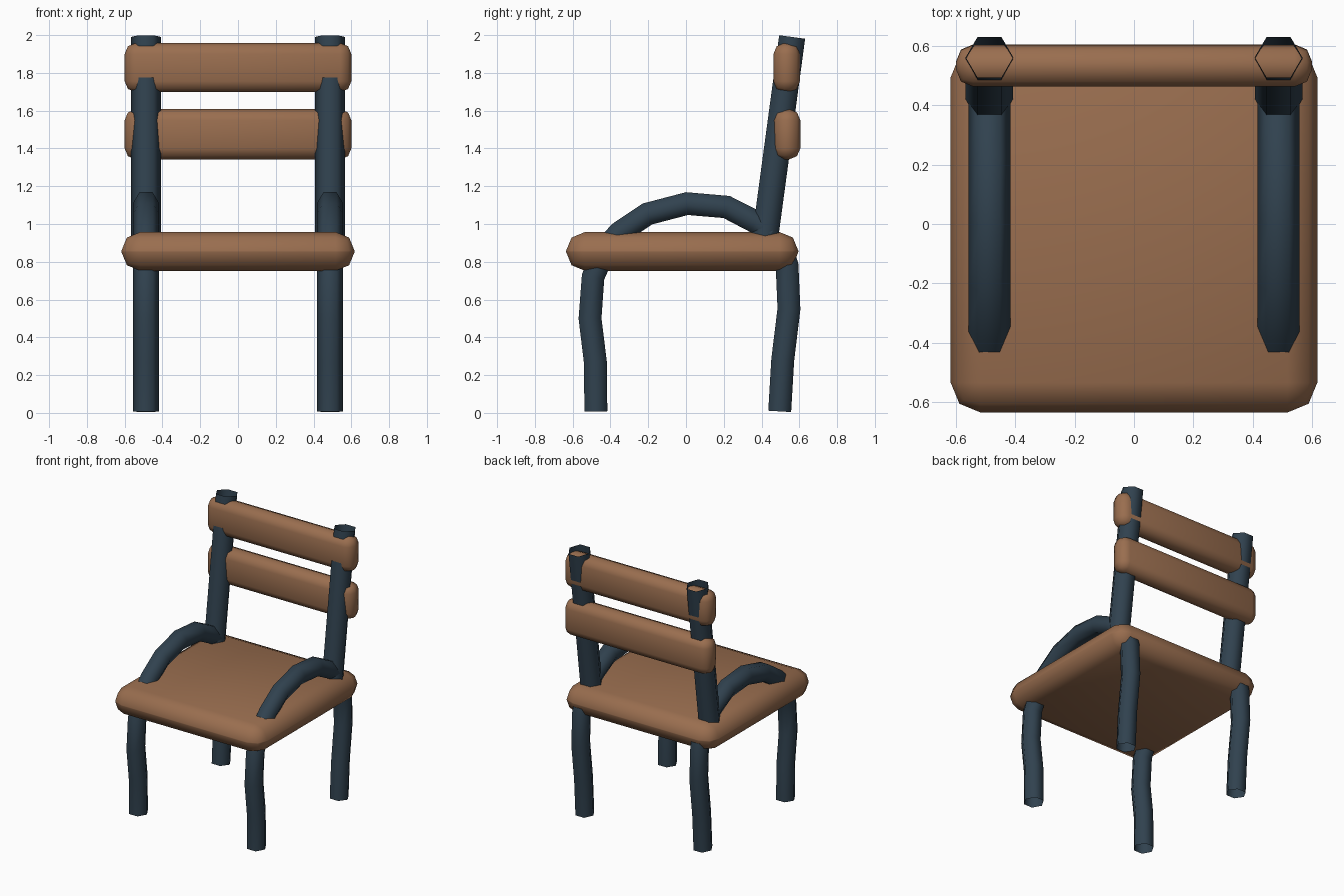
import bpy
import bmesh
from mathutils import Vector
from math import cos, sin, pi

if "Cube" in bpy.data.objects:
    bpy.data.objects.remove(bpy.data.objects["Cube"])


def material(name, rgb):
    m = bpy.data.materials.new(name)
    m.use_nodes = True
    m.diffuse_color = (*rgb, 1)
    m.node_tree.nodes["Principled BSDF"].inputs["Base Color"].default_value = (*rgb, 1)
    return m


wood = material("warm wood", (0.32, 0.155, 0.078))
metal = material("slate blue", (0.03, 0.054, 0.078))


def finish(bm, name, mat):
    bmesh.ops.recalc_face_normals(bm, faces=bm.faces)
    for f in bm.faces:
        f.smooth = True
    mesh = bpy.data.meshes.new(name)
    bm.to_mesh(mesh)
    bm.free()
    mesh.materials.append(mat)
    obj = bpy.data.objects.new(name, mesh)
    bpy.context.collection.objects.link(obj)
    return obj


def board(name, size, centre, bevel):
    """Box with rounded edges."""
    bm = bmesh.new()
    bmesh.ops.create_cube(bm, size=1)
    for v in bm.verts:
        v.co = Vector(a * b for a, b in zip(v.co, size)) + Vector(centre)
    bmesh.ops.bevel(bm, geom=bm.edges[:], offset=bevel, segments=2,
                    profile=0.5, affect="EDGES")
    finish(bm, name, wood)


def tube(name, path, radius, x):
    """Open six-sided tube swept along a (y, z) path at the given x."""
    bm = bmesh.new()
    points = [Vector((x, y, z)) for y, z in path]
    rings = []
    for i, p in enumerate(points):
        before = (p - points[i - 1]).normalized() if i else Vector()
        after = (points[i + 1] - p).normalized() if i + 1 < len(points) else Vector()
        t = (before + after).normalized()
        side = Vector((1, 0, 0))
        normal = t.cross(side)
        rings.append([bm.verts.new(p + radius * (side * cos(k * pi / 3) + normal * sin(k * pi / 3)))
                      for k in range(6)])
    for a, b in zip(rings, rings[1:]):
        for k in range(6):
            n = (k + 1) % 6
            bm.faces.new((a[k], a[n], b[n], b[k]))
    finish(bm, name, metal)


# Seat and back slats
board("seat", (1.235, 1.23, 0.205), (0, -0.02, 0.855), 0.1)
board("upper_back_slat", (1.2, 0.14, 0.26), (0, 0.533, 1.828), 0.058)
board("lower_back_slat", (1.2, 0.14, 0.265), (0, 0.535, 1.475), 0.058)

# Frame tubes, one set on each side
for side, x in (("left", 0.487), ("right", -0.487)):
    tube(side + "_back_post", [(0.415, 0.90), (0.562, 1.99)], 0.08, x)
    tube(side + "_front_leg", [(-0.477, 0.008), (-0.48, 0.27), (-0.508, 0.50),
                               (-0.492, 0.72), (-0.44, 0.84)], 0.07, x)
    tube(side + "_back_leg", [(0.496, 0.008), (0.512, 0.28), (0.545, 0.55),
                              (0.535, 0.78), (0.51, 0.86)], 0.07, x)
    tube(side + "_armrest", [(-0.43, 0.87), (-0.35, 0.955), (-0.205, 1.053),
                             (0.005, 1.108), (0.215, 1.09), (0.37, 1.01),
                             (0.45, 0.95)], 0.07, x)
